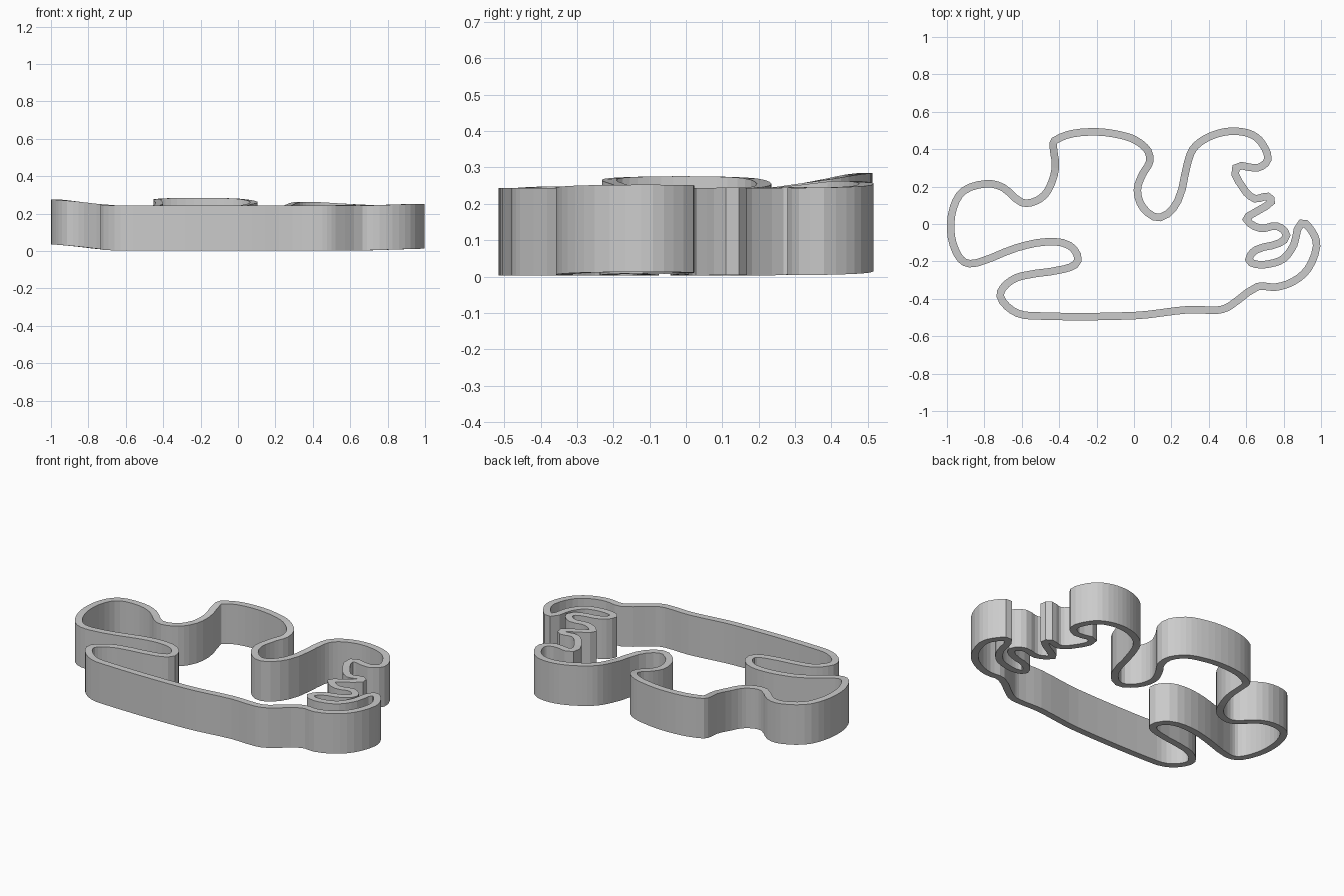
import bpy, bmesh
from mathutils import Vector

if "Cube" in bpy.data.objects:
    bpy.data.objects.remove(bpy.data.objects["Cube"])

# Centre line of the cutter wall, traced clockwise from the top left corner
PATH = [
    (-.425, .445), (-.33, .483), (-.19, .492), (-.07, .475), (.01, .447), (.075, .39),
    (.083, .33), (.045, .265), (.018, .18), (.05, .085), (.14, .035), (.235, .125),
    (.285, .32), (.315, .40), (.375, .452), (.46, .487), (.545, .496), (.63, .478),
    (.685, .43), (.715, .345), (.66, .30), (.545, .30), (.585, .19),
    (.645, .136), (.715, .147), (.733, .118), (.635, .055), (.602, .025), (.675, -.023),
    (.765, -.012), (.815, -.06), (.775, -.103), (.655, -.137), (.615, -.19), (.65, -.215),
    (.725, -.213), (.80, -.185), (.855, -.11), (.895, .003), (.955, -.045), (.976, -.12),
    (.93, -.24), (.85, -.308), (.755, -.338), (.66, -.335), (.51, -.44), (.45, -.46),
    (.29, -.458), (0, -.49), (-.56, -.49), (-.65, -.463), (-.715, -.385), (-.68, -.32),
    (-.60, -.278), (-.37, -.24), (-.30, -.195), (-.345, -.115), (-.465, -.095),
    (-.63, -.128), (-.83, -.205), (-.905, -.205), (-.955, -.14), (-.98, -.035),
    (-.965, .09), (-.91, .178), (-.79, .215), (-.70, .195), (-.60, .115),
    (-.52, .125), (-.46, .18), (-.42, .30), (-.432, .415),
]
HALF, BOTTOM, HEIGHT = 0.02, 0.003, 0.24


def smooth_loop(pts, steps):
    """Closed Hermite curve whose tangents are scaled to each chord."""
    p = [Vector(q) for q in pts]
    n = len(p)
    tan = [(p[(i + 1) % n] - p[i - 1]).normalized() for i in range(n)]
    out = []
    for i in range(n):
        a, b = p[i], p[(i + 1) % n]
        d = (b - a).length
        k = max(2, min(steps, round(d / 0.025))) if d < 0.25 else 4
        for s in range(k):
            t = s / k
            h = t * t * (3 - 2 * t)
            out.append(a * (1 - h) + b * h
                       + tan[i] * d * (t * (1 - t) ** 2)
                       + tan[(i + 1) % n] * d * (t * t * (t - 1)))
    return out


def ramp(v, lo, hi):
    t = max(0.0, min(1.0, (v - lo) / (hi - lo)))
    return t * t * (3 - 2 * t) * 0.5 + t * 0.5


def lift(x, y):
    """Gentle bend that raises the outer lobes."""
    left = 0.034 * ramp(-x, 0.65, 1.0)
    back = 0.042 * ramp(y, 0.22, 0.5) * (1 - ramp(x, 0.0, 0.8))
    right = 0.010 * ramp(x, 0.65, 1.0) * (1 - ramp(y, 0.1, 0.3))
    return left + back + right


# Wall: four-cornered section swept round the loop
line = smooth_loop(PATH, 3)
n = len(line)
bm = bmesh.new()
rings = []
for i, c in enumerate(line):
    e1 = (c - line[i - 1]).normalized()
    e2 = (line[(i + 1) % n] - c).normalized()
    n1, n2 = Vector((-e1.y, e1.x)), Vector((-e2.y, e2.x))
    m = (n1 + n2).normalized()
    off = m * HALF / max(0.7, m.dot(n1))
    z = BOTTOM + lift(c.x, c.y)
    rings.append([bm.verts.new((q.x, q.y, h)) for q, h in (
        (c + off, z), (c + off, z + HEIGHT), (c - off, z + HEIGHT), (c - off, z))])
for i in range(n):
    a, b = rings[i], rings[(i + 1) % n]
    for k in range(4):
        j = (k + 1) % 4
        bm.faces.new((a[k], a[j], b[j], b[k]))
bmesh.ops.recalc_face_normals(bm, faces=bm.faces[:])
mesh = bpy.data.meshes.new("cutter_wall")
bm.to_mesh(mesh)
bm.free()
obj = bpy.data.objects.new("cutter_wall", mesh)
bpy.context.collection.objects.link(obj)
